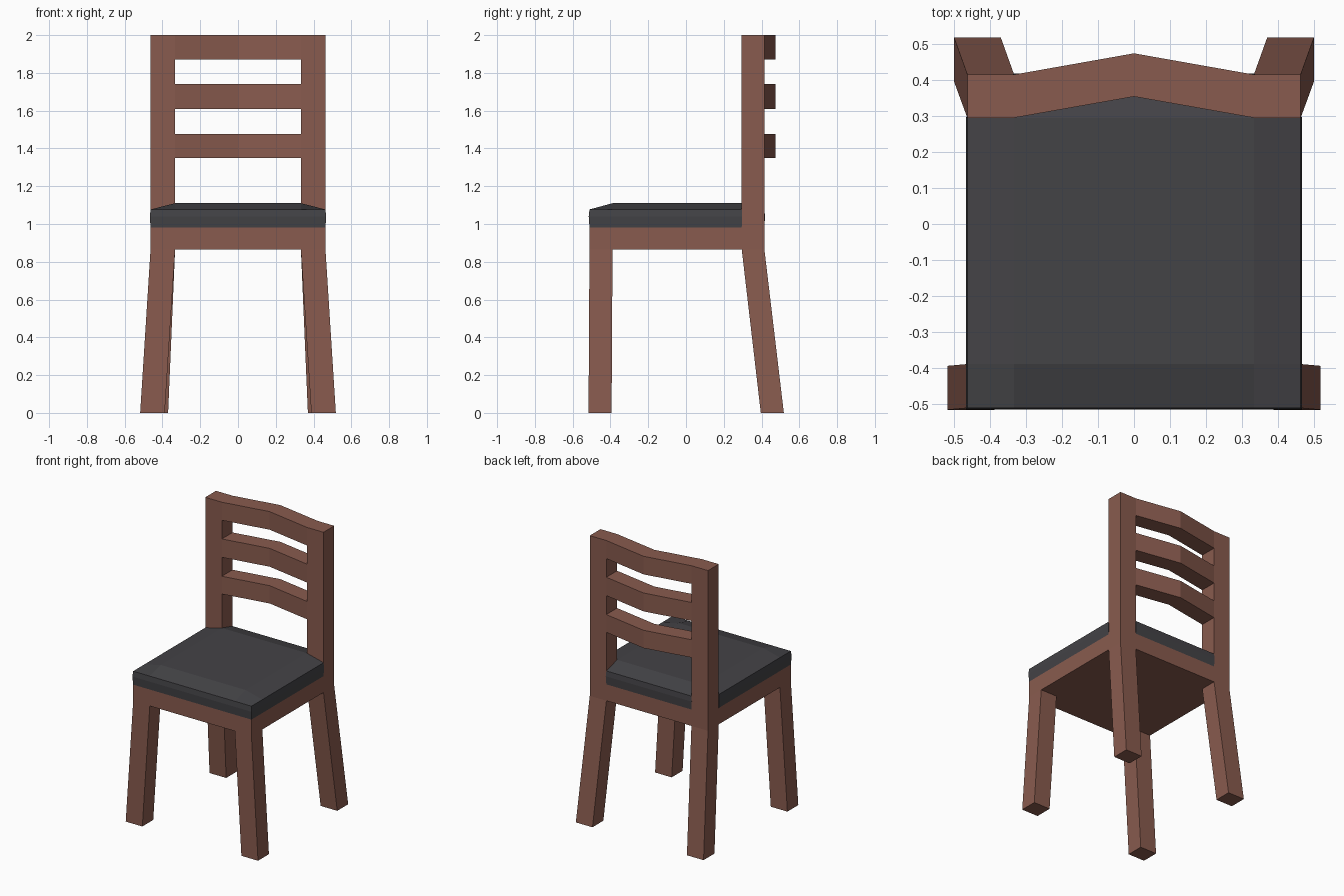
import bpy, bmesh

if "Cube" in bpy.data.objects:
    bpy.data.objects.remove(bpy.data.objects["Cube"])


def material(name, rgb):
    m = bpy.data.materials.new(name)
    m.diffuse_color = (*rgb, 1)
    m.use_nodes = True
    m.node_tree.nodes["Principled BSDF"].inputs["Base Color"].default_value = m.diffuse_color
    return m


WOOD = material("brown wood", (0.25, 0.105, 0.077))
FABRIC = material("dark grey fabric", (0.057, 0.056, 0.062))

XO, XI = 0.463, 0.333                # outer and inner side of the legs and posts
F0, F1 = -0.511, -0.389              # front leg depth
B0, B1 = 0.295, 0.415                # back post depth
Z_FRAME, Z_SEAT, Z_TOP = 0.866, 0.982, 2.0


def finish(name, bm, mat):
    bmesh.ops.recalc_face_normals(bm, faces=bm.faces)
    me = bpy.data.meshes.new(name)
    bm.to_mesh(me)
    bm.free()
    me.materials.append(mat)
    ob = bpy.data.objects.new(name, me)
    bpy.context.collection.objects.link(ob)
    return ob


def prism(name, low, high, mat):
    """Solid between two matching outlines."""
    bm = bmesh.new()
    a = [bm.verts.new(p) for p in low]
    b = [bm.verts.new(p) for p in high]
    bm.faces.new(a)
    bm.faces.new(b)
    n = len(a)
    for i in range(n):
        j = (i + 1) % n
        bm.faces.new((a[i], a[j], b[j], b[i]))
    return finish(name, bm, mat)


def rect(x0, x1, y0, y1, z):
    return [(x0, y0, z), (x1, y0, z), (x1, y1, z), (x0, y1, z)]


def sided(s, a, b):
    return sorted((s * a, s * b))


# Splayed legs and straight back posts
for s, side in ((-1, "left"), (1, "right")):
    top = sided(s, XI, XO)
    prism(f"front_leg_{side}", rect(*sided(s, 0.388, 0.518), -0.516, -0.394, 0),
          rect(*top, F0, F1, Z_FRAME), WOOD)
    prism(f"back_leg_{side}", rect(*sided(s, 0.37, 0.5), 0.396, 0.518, 0),
          rect(*top, B0, B1, Z_FRAME), WOOD)
    prism(f"back_post_{side}", rect(*top, B0, B1, Z_SEAT),
          rect(*top, B0, B1, Z_TOP), WOOD)

# Seat frame
prism("seat_frame", rect(-XO, XO, F0, B1, Z_FRAME),
      rect(-XO, XO, F0, B1, Z_SEAT), WOOD)

# Back slats, bent backwards in the middle
for i, (z0, z1) in enumerate(((1.35, 1.476), (1.61, 1.74), (1.872, Z_TOP))):
    outline = [(-XI, B0), (0, B0 + 0.059), (XI, B0),
               (XI, B1), (0, B1 + 0.059), (-XI, B1)]
    prism(f"back_slat_{i + 1}", [(x, y, z0) for x, y in outline],
          [(x, y, z1) for x, y in outline], WOOD)

# Cushion: raised middle, sloping borders, notched around the posts
bm = bmesh.new()
xs, ys = (-XO, -XI, XI, XO), (F0, F1, B0, B1)
grid = {}
for i, x in enumerate(xs):
    for j, y in enumerate(ys):
        raised = i in (1, 2) and j in (1, 2)
        grid[i, j] = bm.verts.new((x, y, 1.11 if raised else 1.077))
for i in range(3):
    for j in range(3):
        if j == 2 and i != 1:
            continue
        bm.faces.new((grid[i, j], grid[i + 1, j], grid[i + 1, j + 1], grid[i, j + 1]))
for v in [v for v in bm.verts if not v.link_faces]:
    bm.verts.remove(v)
edges = [e for e in bm.edges if e.is_boundary]
for z, k in ((1.04, 1.008), (Z_SEAT, 1 / 1.008)):
    new = bmesh.ops.extrude_edge_only(bm, edges=edges)["geom"]
    for v in (g for g in new if isinstance(g, bmesh.types.BMVert)):
        v.co = (v.co.x * k, v.co.y * k, z)
    edges = [g for g in new if isinstance(g, bmesh.types.BMEdge) and g.is_boundary]
bmesh.ops.contextual_create(bm, geom=edges)
finish("seat_cushion", bm, FABRIC)
